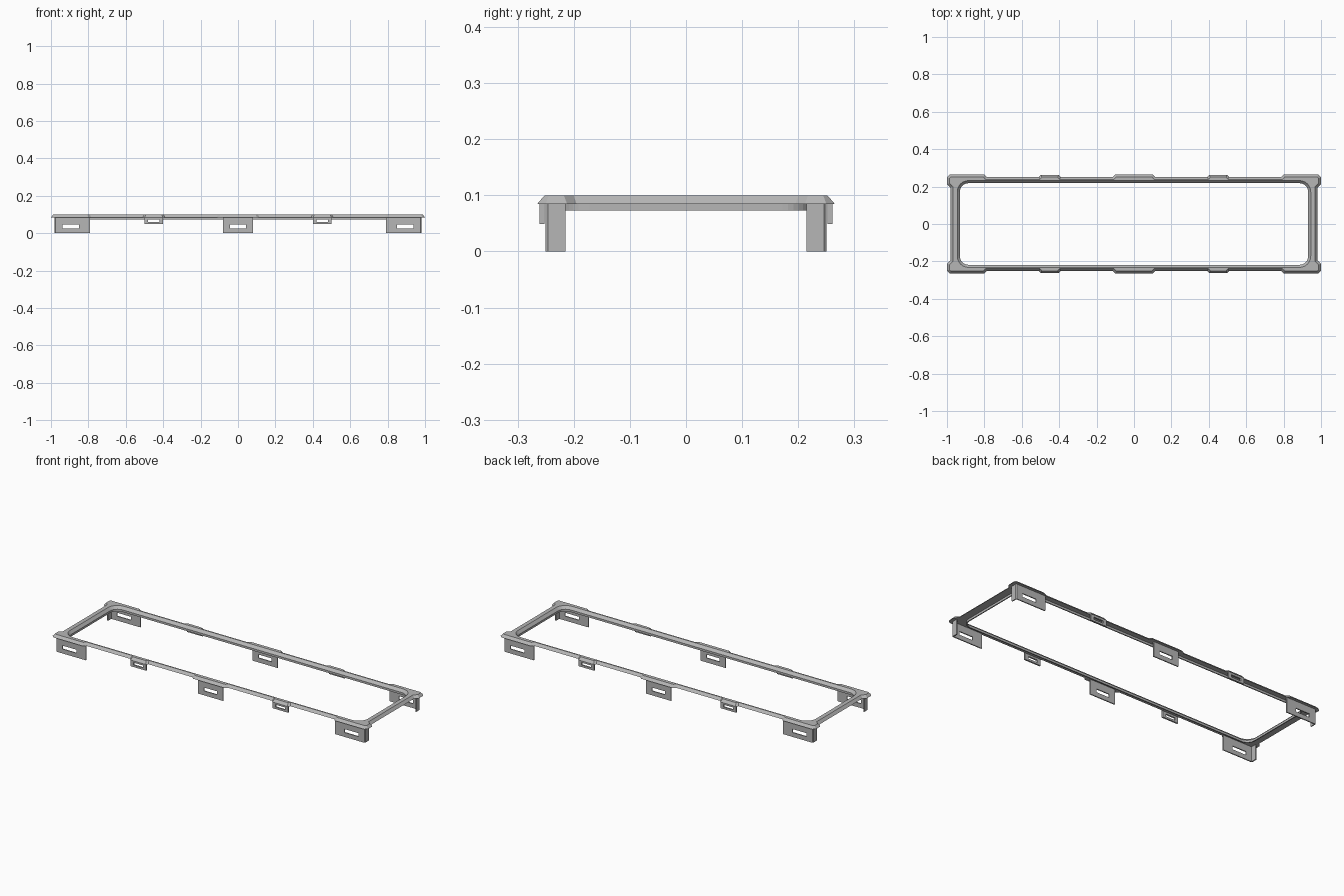
import bpy, bmesh, math
from mathutils import Vector

cube = bpy.data.objects.get("Cube")
if cube:
    bpy.data.objects.remove(cube, do_unlink=True)

grey = bpy.data.materials.new("light grey metal")
grey.use_nodes = True
colour = (0.47, 0.47, 0.47, 1)
grey.diffuse_color = colour
grey.node_tree.nodes["Principled BSDF"].inputs["Base Color"].default_value = colour


def finish(bm, name):
    bmesh.ops.recalc_face_normals(bm, faces=bm.faces)
    me = bpy.data.meshes.new(name)
    bm.to_mesh(me)
    bm.free()
    me.materials.append(grey)
    ob = bpy.data.objects.new(name, me)
    bpy.context.collection.objects.link(ob)
    return ob


def four_way(quarter):
    """Clockwise closed outline from one quarter, starting at the back edge."""
    right = quarter + [(x, -y) for x, y in reversed(quarter)]
    return right + [(-x, y) for x, y in reversed(right)]


def inset(pts, d):
    """Move every edge of a clockwise outline inward by d."""
    out = []
    for i, p in enumerate(pts):
        p = Vector(p)
        a = (p - Vector(pts[i - 1])).normalized()
        b = (Vector(pts[(i + 1) % len(pts)]) - p).normalized()
        na, nb = Vector((a.y, -a.x)), Vector((b.y, -b.x))
        out.append(tuple(p + (na + nb) * d / (1 + na.dot(nb))))
    return out


def rounded(hx, hy, r, steps=8):
    arc = [math.pi / 2 * (1 - i / steps) for i in range(steps + 1)]
    return four_way([(hx - r + r * math.cos(t), hy - r + r * math.sin(t)) for t in arc])


def ring(bm, pts, z):
    return [bm.verts.new((x, y, z)) for x, y in pts]


def bridge(bm, a, b):
    n = len(a)
    for i in range(n):
        j = (i + 1) % n
        bm.faces.new((a[i], a[j], b[j], b[i]))


def fill(bm, *rings):
    edges = []
    for r in rings:
        for i, v in enumerate(r):
            w = r[(i + 1) % len(r)]
            edges.append(bm.edges.get((v, w)) or bm.edges.new((v, w)))
    bmesh.ops.triangle_fill(bm, use_beauty=True, edges=edges)


# Frame: bumped outline with sloped rim, rounded opening and a drop lip
SKIRT, TOP, LIP = 0.085, 0.1, 0.073
outline = four_way([
    (0.10, 0.265), (0.113, 0.252), (0.392, 0.252), (0.402, 0.263),
    (0.498, 0.263), (0.508, 0.252), (0.787, 0.252), (0.80, 0.265),
    (0.985, 0.265), (1.0, 0.25), (1.0, 0.212), (0.982, 0.195)])
bm = bmesh.new()
skirt = ring(bm, outline, SKIRT)
rim = ring(bm, inset(outline, 0.013), TOP)
mouth = ring(bm, rounded(0.945, 0.232, 0.06), TOP)
throat = ring(bm, rounded(0.931, 0.218, 0.046), SKIRT)
lip_in = ring(bm, rounded(0.931, 0.218, 0.046), LIP)
lip_out = ring(bm, rounded(0.937, 0.224, 0.052), LIP)
lip_root = ring(bm, rounded(0.937, 0.224, 0.052), SKIRT)
for a, b in ((skirt, rim), (mouth, throat), (throat, lip_in),
             (lip_in, lip_out), (lip_out, lip_root)):
    bridge(bm, a, b)
fill(bm, rim, mouth)
fill(bm, skirt, lip_root)
finish(bm, "frame")


# Hanging tab: thin plate with a rectangular slot
def tab(name, x0, x1, z0, slot, side, y, thick):
    sx0, sx1, sz0, sz1 = slot

    def loop(a, b, c, d, yy):
        return [bm.verts.new((u, side * yy, w)) for u, w in ((a, c), (b, c), (b, d), (a, d))]

    bm = bmesh.new()
    out_f, out_b = (loop(x0, x1, z0, SKIRT + 0.002, v) for v in (y, y - thick))
    in_f, in_b = (loop(sx0, sx1, sz0, sz1, v) for v in (y, y - thick))
    for a, b in ((out_f, in_f), (in_f, in_b), (in_b, out_b), (out_b, out_f)):
        bridge(bm, a, b)
    finish(bm, name)


# Corner return: plate bent round the end of a corner tab
def corner_return(name, sx, sy):
    bm = bmesh.new()
    plan = [(0.976, 0.25), (0.98, 0.246), (0.98, 0.215), (0.974, 0.215), (0.974, 0.25)]
    low, high = (ring(bm, [(sx * x, sy * y) for x, y in plan], z) for z in (0, SKIRT + 0.002))
    bridge(bm, low, high)
    bm.faces.new(low)
    bm.faces.new(high)
    finish(bm, name)


for sy, row in ((-1, "front"), (1, "back")):
    tab(row + "_centre_tab", -0.08, 0.08, 0, (-0.042, 0.042, 0.025, 0.045), sy, 0.25, 0.006)
    for sx, hand in ((-1, "right"), (1, "left")):
        tab(f"{row}_{hand}_small_tab", sx * 0.4, sx * 0.5, 0.049,
            (sx * 0.42, sx * 0.48, 0.06, 0.074), sy, 0.261, 0.009)
        tab(f"{row}_{hand}_corner_tab", sx * 0.79, sx * 0.976, 0,
            (sx * 0.85, sx * 0.938, 0.025, 0.045), sy, 0.25, 0.006)
        corner_return(f"{row}_{hand}_corner_return", sx, sy)
